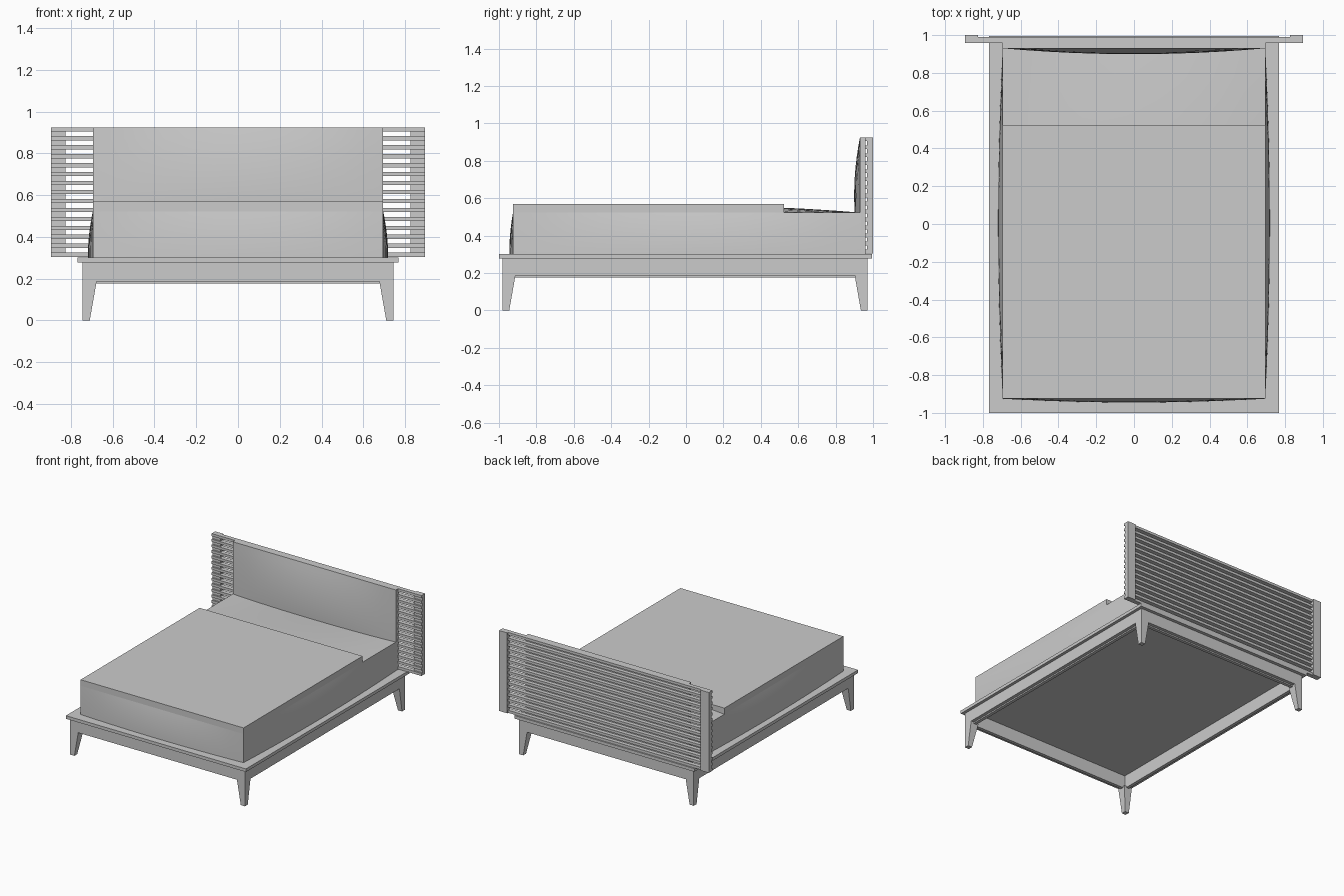
import bpy, bmesh, math

if "Cube" in bpy.data.objects:
    bpy.data.objects.remove(bpy.data.objects["Cube"], do_unlink=True)

grey = bpy.data.materials.new("plain grey")
grey.use_nodes = True
GREY = (0.6, 0.6, 0.6, 1.0)
grey.diffuse_color = GREY
grey.node_tree.nodes["Principled BSDF"].inputs["Base Color"].default_value = GREY


def box(name, x0, x1, y0, y1, z0, z1, cuts=0, shape=None):
    """Axis-aligned box; shape(u, v, w, co) moves its vertices, u v w in -1..1."""
    bm = bmesh.new()
    bmesh.ops.create_cube(bm, size=2)
    if cuts:
        bmesh.ops.subdivide_edges(bm, edges=bm.edges[:], cuts=cuts, use_grid_fill=True)
    for vert in bm.verts:
        u, v, w = vert.co
        co = vert.co
        co.x = x0 + (x1 - x0) * (u + 1) / 2
        co.y = y0 + (y1 - y0) * (v + 1) / 2
        co.z = z0 + (z1 - z0) * (w + 1) / 2
        if shape:
            shape(u, v, w, co)
    mesh = bpy.data.meshes.new(name)
    bm.to_mesh(mesh)
    bm.free()
    mesh.materials.append(grey)
    obj = bpy.data.objects.new(name, mesh)
    bpy.context.collection.objects.link(obj)
    if cuts:
        bpy.ops.object.select_all(action='DESELECT')
        obj.select_set(True)
        bpy.context.view_layer.objects.active = obj
        bpy.ops.object.shade_smooth_by_angle(angle=math.radians(30))
    return obj


# Platform and the rails under it
X, Y0, Y1 = 0.745, -0.98, 0.97
box("platform", -0.768, 0.768, -1.0, 0.995, 0.278, 0.302)
T = 0.025
box("front_rail", -X, X, Y0, Y0 + T, 0.187, 0.278)
box("back_rail", -X, X, Y1 - T, Y1, 0.187, 0.278)
box("front_inner_rail", -X + T, X - T, Y0 + T, Y0 + 2 * T, 0.177, 0.278)
box("back_inner_rail", -X + T, X - T, Y1 - 2 * T, Y1 - T, 0.177, 0.278)
for side, s in (("left", 1), ("right", -1)):
    for part, inner, outer, low in (("rail", X - T, X, 0.187),
                                    ("inner_rail", X - 2 * T, X - T, 0.177)):
        a, b = sorted((s * inner, s * outer))
        box(f"{side}_{part}", a, b, Y0 + T, Y1 - T, low, 0.278)

# Tapered legs, upright on the outer faces
for side, sx in (("left", 1), ("right", -1)):
    for end, sy, y_out in (("front", -1, Y0), ("back", 1, Y1)):
        def taper(u, v, w, co, sx=sx, sy=sy, y_out=y_out):
            width = 0.035 if w < 0 else 0.068
            co.x = sx * X if u * sx > 0 else sx * (X - width)
            co.y = y_out if v * sy > 0 else y_out - sy * width
        box(f"{end}_{side}_leg", -1, 1, -1, 1, 0.0, 0.187, shape=taper)


# Mattress with bulging sides and a crowned top
def bulge_mattress(u, v, w, co):
    t = (w + 1) / 2
    co.x += u * 0.024 * (1 - v * v) * (1 - t * t)
    if v < 0:
        co.y += v * 0.02 * (1 - u * u) * (1 - t * t)
    co.z += max(w, 0) * 0.038 * (1 - u * u) * (1 - v * v)


box("mattress", -0.695, 0.695, -0.925, 0.935, 0.30, 0.523, 11, bulge_mattress)
box("blanket", -0.695, 0.695, -0.925, 0.525, 0.515, 0.57)


# Padded back cushion, swelling forward
def bulge_cushion(u, v, w, co):
    if v < 0:
        co.y += v * 0.031 * (1 - u * u) * (1 - w * w)


box("head_cushion", -0.695, 0.695, 0.93, 0.96, 0.302, 0.925, 11, bulge_cushion)

# Slatted headboard: end posts carrying horizontal slats
for side, s in (("left", 1), ("right", -1)):
    a, b = sorted((s * 0.825, s * 0.895))
    box(f"{side}_headboard_post", a, b, 0.968, 1.0, 0.305, 0.925)
SLATS = 15
for i in range(SLATS):
    z = 0.305 + i * 0.6 / (SLATS - 1)
    box(f"headboard_slat_{i + 1}", -0.895, 0.895, 0.957, 0.99, z, z + 0.02)
